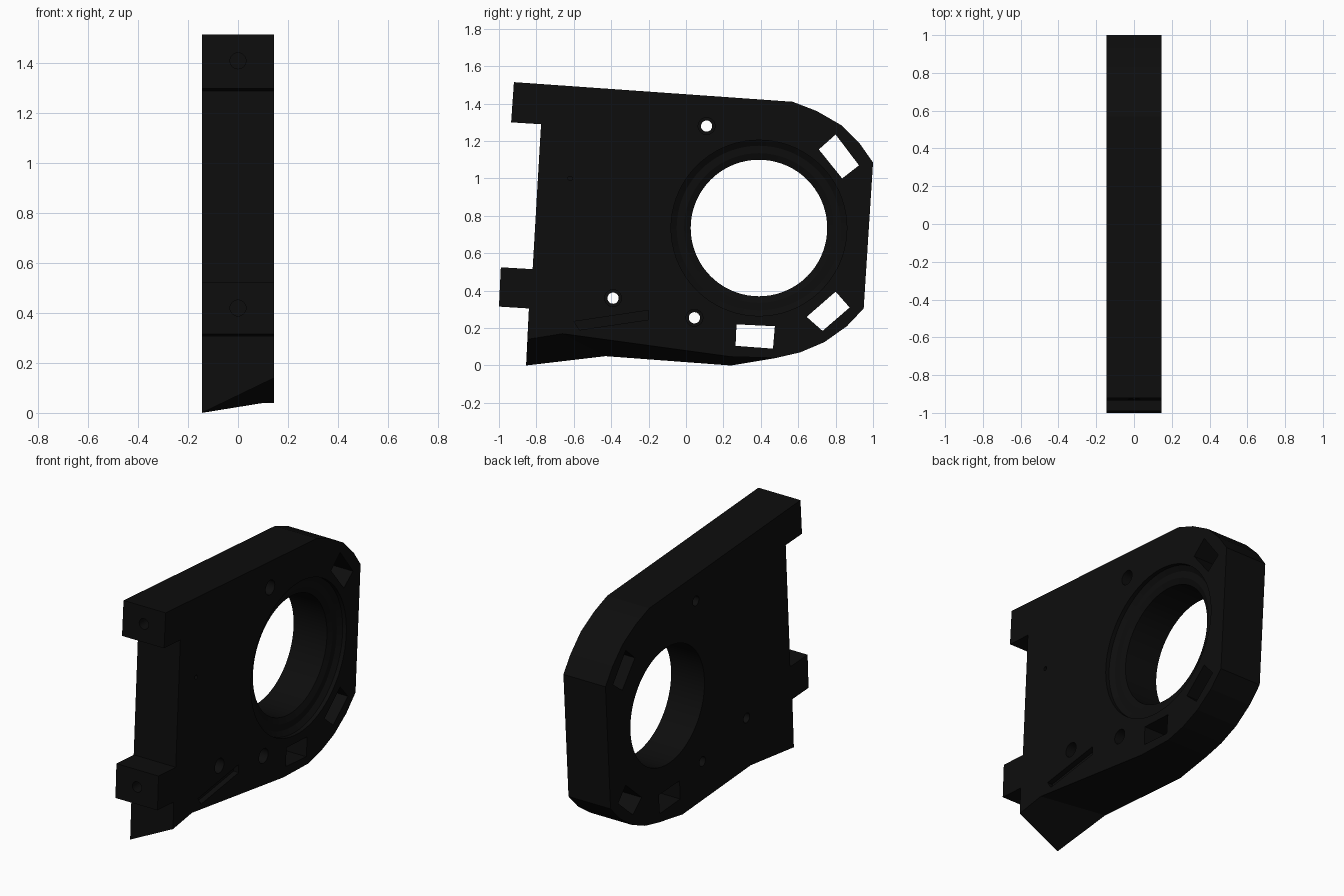
import bpy, bmesh
from math import sin, cos, tau

cube = bpy.data.objects.get("Cube")
if cube:
    bpy.data.objects.remove(cube, do_unlink=True)

HALF = 0.145

black = bpy.data.materials.new("matte black")
black.use_nodes = True
colour = (0.004, 0.004, 0.004, 1)
black.diffuse_color = colour
black.node_tree.nodes["Principled BSDF"].inputs["Base Color"].default_value = colour


def loft(name, rings):
    """Solid through matching rings of points, capped at both ends."""
    bm = bmesh.new()
    loops = [[bm.verts.new(p) for p in ring] for ring in rings]
    n = len(loops[0])
    for a, b in zip(loops, loops[1:]):
        for i in range(n):
            j = (i + 1) % n
            bm.faces.new((a[i], a[j], b[j], b[i]))
    bm.faces.new(loops[0][::-1])
    bm.faces.new(loops[-1])
    bmesh.ops.recalc_face_normals(bm, faces=bm.faces)
    mesh = bpy.data.meshes.new(name)
    bm.to_mesh(mesh)
    bm.free()
    mesh.materials.append(black)
    obj = bpy.data.objects.new(name, mesh)
    bpy.context.collection.objects.link(obj)
    return obj


def prism(name, outline, x0, x1):
    return loft(name, [[(x, y, z) for y, z in outline] for x in (x0, x1)])


def turned(name, y, z, profile, sides=40):
    """Revolve (x, radius) steps about an axis along x."""
    return loft(name, [[(x, y + r * cos(tau * i / sides), z + r * sin(tau * i / sides))
                        for i in range(sides)] for x, r in profile])


def cut(target, cutter):
    cutter.hide_render = True
    mod = target.modifiers.new("cut", "BOOLEAN")
    mod.operation = "DIFFERENCE"
    mod.solver = "EXACT"
    mod.object = cutter
    bpy.context.view_layer.objects.active = target
    bpy.ops.object.modifier_apply(modifier=mod.name)
    bpy.data.objects.remove(cutter, do_unlink=True)


# Plate body: shared outline, with a lower edge that slopes across the thickness
upper = [(-0.84, 0.305), (-1.0, 0.315), (-0.99, 0.525), (-0.82, 0.515),
         (-0.775, 1.29), (-0.935, 1.30), (-0.92, 1.515), (0.57, 1.41),
         (0.70, 1.36), (0.83, 1.285), (0.93, 1.185), (1.0, 1.085),
         (0.95, 0.305), (0.86, 0.21), (0.74, 0.125), (0.61, 0.07), (0.48, 0.04)]
lower_right = [(0.24, 0), (-0.43, 0.05), (-0.855, 0)]
lower_left = [(0.24, 0.047), (-0.66, 0.17), (-0.847, 0.14)]
plate = loft("mounting_plate", [
    [(-HALF, y, z) for y, z in upper + lower_right],
    [(HALF, y, z) for y, z in upper + lower_left]])

# Large bore with a stepped seat on one face
cut(plate, turned("bore_cutter", 0.39, 0.735, [
    (-0.2, 0.365), (0.085, 0.365), (0.1, 0.40), (0.1, 0.44),
    (0.12, 0.47), (0.2, 0.47)], 72))

# Counterbored bolt holes
for y, z in ((0.11, 1.28), (-0.39, 0.36), (0.045, 0.255)):
    cut(plate, turned("bolt_cutter", y, z, [
        (-0.2, 0.03), (0.07, 0.03), (0.07, 0.045), (0.2, 0.045)]))

# Small blind pin hole
cut(plate, turned("pin_cutter", -0.62, 1.0, [(0.1, 0.012), (0.2, 0.012)], 16))

# Rectangular windows
windows = (
    [(0.71, 1.155), (0.80, 1.235), (0.925, 1.07), (0.835, 1.0)],
    [(0.645, 0.26), (0.80, 0.395), (0.875, 0.31), (0.73, 0.185)],
    [(0.27, 0.22), (0.475, 0.21), (0.465, 0.09), (0.265, 0.105)])
for corners in windows:
    cut(plate, prism("window_cutter", corners, -0.2, 0.2))

# Shallow slot above the sloped edge
cut(plate, prism("slot_cutter", [(-0.6, 0.235), (-0.2, 0.295), (-0.2, 0.245), (-0.57, 0.19)],
                 0.11, 0.2))

# Blind screw holes in the front tabs
for y, z in ((-0.93, 1.41), (-0.995, 0.42)):
    cut(plate, loft("screw_cutter", [
        [(0.032 * cos(tau * i / 24), y + d, z + 0.032 * sin(tau * i / 24))
         for i in range(24)] for d in (-0.05, 0.1)]))

# Smooth bores, crisp plate edges
bpy.ops.object.select_all(action="DESELECT")
plate.select_set(True)
bpy.context.view_layer.objects.active = plate
bpy.ops.object.shade_smooth_by_angle(angle=0.17)
